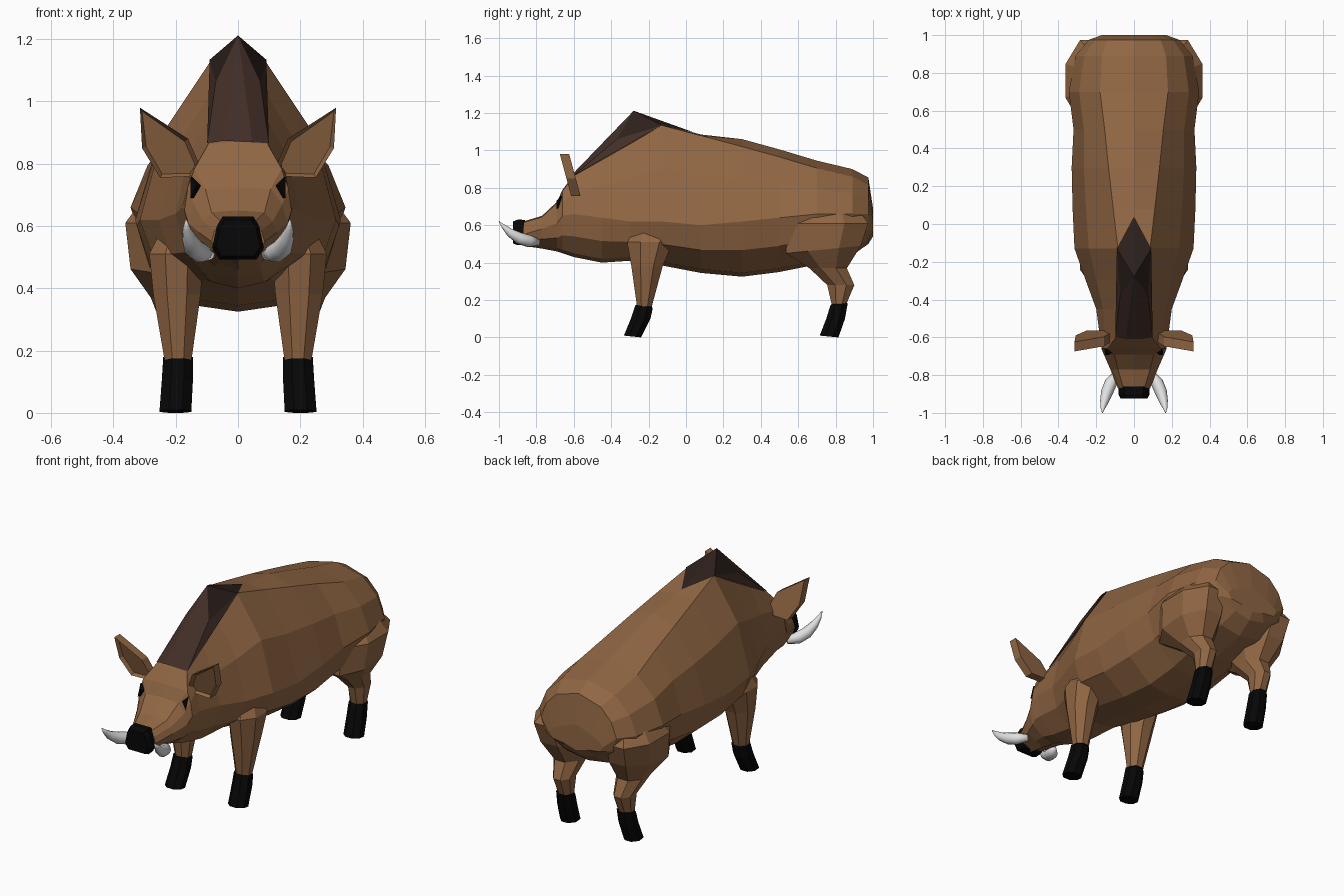
import bpy, bmesh, math
from mathutils import Vector

if "Cube" in bpy.data.objects:
    bpy.data.objects.remove(bpy.data.objects["Cube"])


def material(name, rgb):
    m = bpy.data.materials.new(name)
    m.diffuse_color = (*rgb, 1)
    m.use_nodes = True
    m.node_tree.nodes["Principled BSDF"].inputs["Base Color"].default_value = m.diffuse_color
    return m


BROWN = material("brown hide", (0.28, 0.133, 0.056))
MANE = material("dark mane", (0.055, 0.028, 0.021))
MANE_BACK = material("darkest mane", (0.025, 0.014, 0.011))
BLACK = material("black", (0.002, 0.002, 0.002))
IVORY = material("pale ivory", (0.75, 0.75, 0.75))


def finish(bm, name, mats):
    bmesh.ops.remove_doubles(bm, verts=bm.verts, dist=0.0005)
    bmesh.ops.recalc_face_normals(bm, faces=bm.faces)
    me = bpy.data.meshes.new(name)
    bm.to_mesh(me)
    bm.free()
    ob = bpy.data.objects.new(name, me)
    bpy.context.collection.objects.link(ob)
    for m in mats:
        me.materials.append(m)
    return ob


def loft(name, rings, mats, black_from=None):
    """Skin closed rings of points; rings from black_from on use material 1."""
    bm = bmesh.new()
    rows = [[bm.verts.new(p) for p in r] for r in rings]
    n = len(rows[0])
    for k in range(len(rows) - 1):
        for i in range(n):
            j = (i + 1) % n
            f = bm.faces.new((rows[k][i], rows[k][j], rows[k + 1][j], rows[k + 1][i]))
            if black_from is not None and k >= black_from:
                f.material_index = 1
    bm.faces.new(rows[0])
    end = bm.faces.new(rows[-1])
    if black_from is not None:
        end.material_index = 1
    return finish(bm, name, mats)


def body_ring(y, zt, tw, w, zw, zb):
    """Pig-shaped section: narrow ridge on top, wide flank, shallow belly."""
    drop = 0.04 if y > 0.2 else 0.006
    half = [(tw, zt - drop),
            (0.5 * (tw + w) + 0.17 * (w - tw), zw + 0.55 * (zt - drop - zw)),
            (w, zw),
            (0.86 * w, zw - 0.52 * (zw - zb)),
            (0.42 * w, zb + 0.02)]
    right = [(x, y, z) for x, z in half]
    left = [(-x, y, z) for x, z in reversed(half)]
    return [(0, y, zt)] + right + [(0, y, zb)] + left


# Body and head: y, top, ridge half width, half width, widest height, bottom
SECTIONS = [
    (1.0, 0.69, 0.10, 0.17, 0.60, 0.54),
    (0.975, 0.855, 0.14, 0.24, 0.66, 0.50),
    (0.89, 0.90, 0.17, 0.31, 0.66, 0.44),
    (0.70, 0.945, 0.18, 0.345, 0.66, 0.39),
    (0.50, 1.005, 0.155, 0.32, 0.64, 0.35),
    (0.30, 1.06, 0.135, 0.33, 0.62, 0.325),
    (0.08, 1.085, 0.11, 0.325, 0.60, 0.345),
    (-0.13, 1.14, 0.085, 0.315, 0.62, 0.385),
    (-0.30, 1.04, 0.085, 0.255, 0.62, 0.41),
    (-0.45, 0.955, 0.09, 0.20, 0.64, 0.40),
    (-0.60, 0.87, 0.095, 0.18, 0.66, 0.43),
    (-0.66, 0.79, 0.14, 0.172, 0.65, 0.45),
    (-0.69, 0.725, 0.105, 0.16, 0.61, 0.46),
    (-0.77, 0.65, 0.085, 0.125, 0.58, 0.475),
    (-0.87, 0.62, 0.055, 0.085, 0.55, 0.49),
]
loft("body", [body_ring(*s) for s in SECTIONS], [BROWN])

# Snout disc
snout = [(-0.05, 0.63), (0.05, 0.63), (0.068, 0.60), (0.083, 0.53), (0.06, 0.493),
         (-0.06, 0.493), (-0.083, 0.53), (-0.068, 0.60)]
loft("snout", [[(x * s, y, 0.56 + (z - 0.56) * s) for x, z in snout]
               for y, s in ((-0.86, 0.98), (-0.90, 1.0), (-0.925, 0.85))], [BLACK])

# Mane ridge: lighter front, darkest behind the peak
bm = bmesh.new()
peak = bm.verts.new((0, -0.28, 1.212))
back = bm.verts.new((0, 0.04, 1.097))
under = []
crests = []
for s in (1, -1):
    front, crest, mid, low = [bm.verts.new((s * x, y, z)) for x, y, z in (
        (0.099, -0.60, 0.866), (0.045, -0.606, 0.874),
        (0.072, -0.37, 1.06), (0.091, -0.13, 1.134))]
    bm.faces.new((front, crest, peak, mid))
    bm.faces.new((front, mid, low))
    bm.faces.new((mid, peak, low)).material_index = 1
    bm.faces.new((low, peak, back)).material_index = 1
    crests.append(crest)
    under.append([crest, front, low])
bm.faces.new((crests[0], crests[1], peak))
bm.faces.new(under[0] + [back] + under[1][::-1])
finish(bm, "mane", [MANE, MANE_BACK])


def leg_ring(side, z, x0, x1, y0, y1, slope=0.0):
    """Eight-sided section between the given limits."""
    pts = []
    for i in range(8):
        a = math.pi / 8 + i * math.pi / 4
        c, s = math.cos(a) / 0.924, math.sin(a) / 0.924
        y = (y0 + y1) / 2 + s * (y1 - y0) / 2
        pts.append((side * ((x0 + x1) / 2 + c * (x1 - x0) / 2), y, z + slope * s))
    return pts


# Leg sections: height, inner x, outer x, front y, back y, front-to-back tilt
FRONT_LEG = [
    (0.60, 0.13, 0.24, -0.26, -0.10, 0),
    (0.51, 0.11, 0.285, -0.315, -0.07, 0),
    (0.38, 0.12, 0.272, -0.292, -0.125, 0),
    (0.165, 0.15, 0.235, -0.262, -0.183, 0),
    (0.165, 0.145, 0.24, -0.27, -0.178, -0.01),
    (0.10, 0.145, 0.245, -0.295, -0.19, 0),
    (0.005, 0.15, 0.252, -0.332, -0.24, -0.005),
]
REAR_LEG = [
    (0.76, 0.10, 0.25, 0.66, 0.87, 0),
    (0.61, 0.10, 0.362, 0.54, 0.975, 0),
    (0.47, 0.09, 0.345, 0.535, 0.935, 0.02),
    (0.37, 0.12, 0.28, 0.66, 0.86, 0),
    (0.28, 0.14, 0.245, 0.755, 0.90, 0),
    (0.18, 0.15, 0.235, 0.778, 0.858, 0),
    (0.175, 0.145, 0.24, 0.77, 0.865, 0.01),
    (0.10, 0.145, 0.245, 0.75, 0.85, 0),
    (0.005, 0.15, 0.252, 0.715, 0.815, -0.005),
]
# Ear outline in x and z, starting at the inner base
EAR = [(0.13, 0.76), (0.125, 0.80), (0.16, 0.88), (0.315, 0.98), (0.308, 0.85), (0.25, 0.755)]
# Tusk path: x, y, z, radius
TUSK = [(0.09, -0.79, 0.51, 0.018), (0.122, -0.84, 0.515, 0.033), (0.143, -0.89, 0.53, 0.032),
        (0.157, -0.94, 0.56, 0.023), (0.165, -0.975, 0.593, 0.012), (0.167, -1.0, 0.62, 0.002)]

for side, label in ((1, "right"), (-1, "left")):
    loft(f"front_leg_{label}", [leg_ring(side, *r) for r in FRONT_LEG], [BROWN, BLACK], 3)
    loft(f"rear_leg_{label}", [leg_ring(side, *r) for r in REAR_LEG], [BROWN, BLACK], 5)

    # Ear: leaning slab with a hollowed front
    bm = bmesh.new()
    rows = []
    for depth in (0.0, 0.05):
        rows.append([bm.verts.new((side * x, -0.615 - 0.27 * (z - 0.76) + depth, z))
                     for x, z in EAR])
    cup = bm.faces.new(rows[0])
    bm.faces.new(rows[1])
    for i in range(len(EAR)):
        j = (i + 1) % len(EAR)
        bm.faces.new((rows[0][i], rows[0][j], rows[1][j], rows[1][i]))
    bmesh.ops.recalc_face_normals(bm, faces=bm.faces)
    bmesh.ops.inset_region(bm, faces=[cup], thickness=0.014, depth=0)
    for v in cup.verts:
        v.co.y += 0.02
    finish(bm, f"ear_{label}", [BROWN])

    # Tusk: tapered tube along its path
    rings = []
    for k, (x, y, z, r) in enumerate(TUSK):
        a, b = TUSK[max(k - 1, 0)], TUSK[min(k + 1, len(TUSK) - 1)]
        q = (Vector(b[:3]) - Vector(a[:3])).to_track_quat('Z', 'Y')
        ring = []
        for i in range(10):
            t = i * math.tau / 10
            p = Vector((x, y, z)) + q @ Vector((r * math.cos(t), r * math.sin(t), 0))
            ring.append((side * p.x, p.y, p.z))
        rings.append(ring)
    tusk = loft(f"tusk_{label}", rings, [IVORY])
    tusk.data.shade_smooth()

    # Eye: small dark slanted wedge under the brow
    bm = bmesh.new()
    tri = ((0.150, -0.665, 0.757), (0.130, -0.69, 0.73), (0.150, -0.69, 0.69))
    rows = [[bm.verts.new((side * (x + d), y - d, z)) for x, y, z in tri] for d in (-0.02, 0.003)]
    for r in rows:
        bm.faces.new(r)
    for i in range(3):
        j = (i + 1) % 3
        bm.faces.new((rows[0][i], rows[0][j], rows[1][j], rows[1][i]))
    finish(bm, f"eye_{label}", [BLACK])
